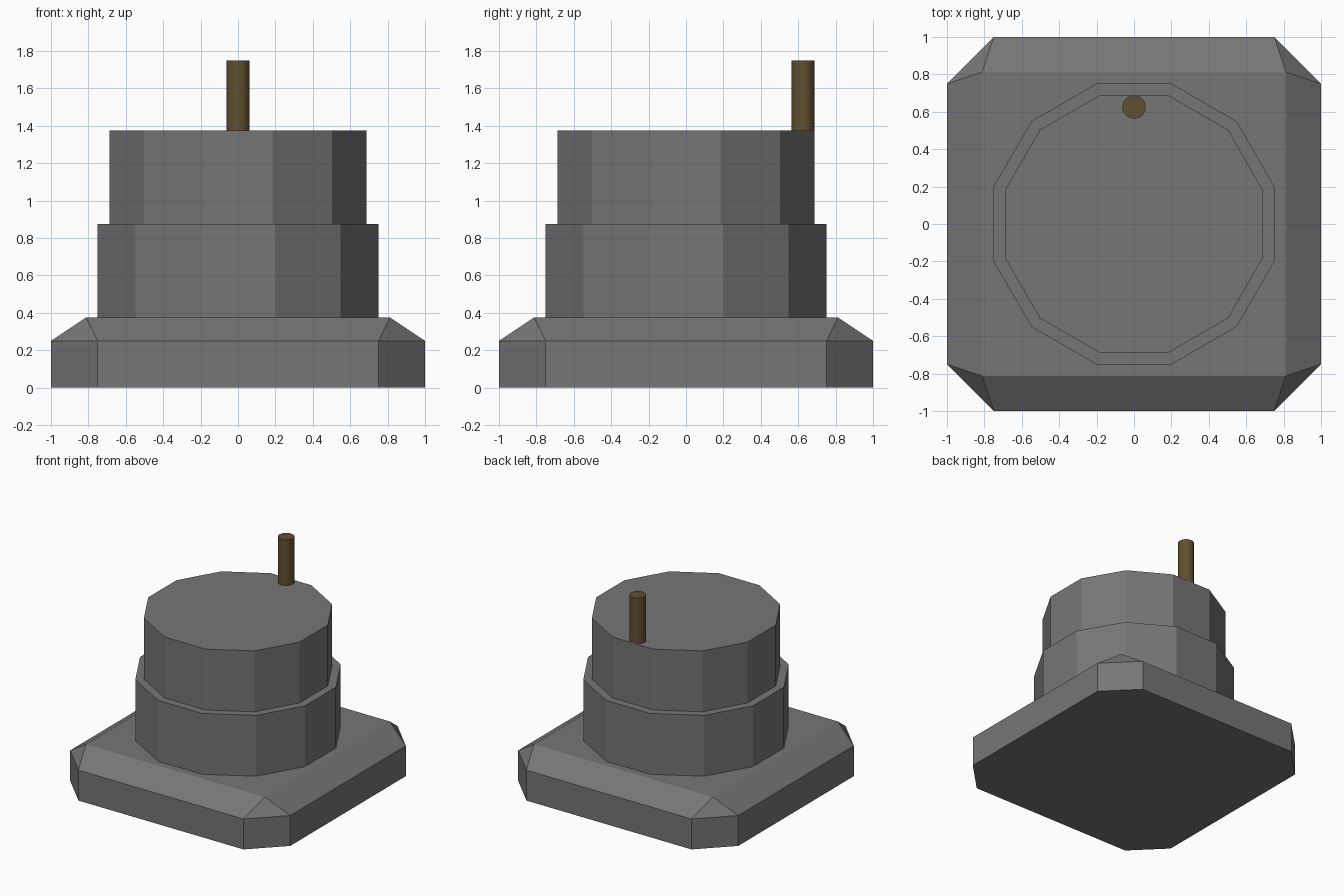
import bpy, bmesh, math

if "Cube" in bpy.data.objects:
    bpy.data.objects.remove(bpy.data.objects["Cube"])


def material(name, rgb):
    m = bpy.data.materials.new(name)
    m.diffuse_color = (*rgb, 1)
    m.use_nodes = True
    m.node_tree.nodes["Principled BSDF"].inputs["Base Color"].default_value = m.diffuse_color
    return m


grey = material("dark grey", (0.18, 0.18, 0.18))
brown = material("brown", (0.12, 0.08, 0.03))


def finish(bm, name, mat):
    bmesh.ops.recalc_face_normals(bm, faces=bm.faces)
    me = bpy.data.meshes.new(name)
    bm.to_mesh(me)
    bm.free()
    me.materials.append(mat)
    ob = bpy.data.objects.new(name, me)
    bpy.context.collection.objects.link(ob)
    return ob


def prism(name, sides, radius, z0, z1, mat, centre=(0, 0)):
    """Upright prism with flats facing the axes."""
    bm = bmesh.new()
    ring = []
    for i in range(sides):
        a = 2 * math.pi * (i + 0.5) / sides
        ring.append(bm.verts.new((centre[0] + radius * math.cos(a),
                                  centre[1] + radius * math.sin(a), z0)))
    base = bm.faces.new(ring)
    top = bmesh.ops.extrude_face_region(bm, geom=[base])["geom"]
    for v in top:
        if isinstance(v, bmesh.types.BMVert):
            v.co.z = z1
    return finish(bm, name, mat)


# Base plate: cut-corner square rising to a smaller plain square
bm = bmesh.new()
low, high, top = [], [], []
for sx, sy in ((1, 1), (-1, 1), (-1, -1), (1, -1)):
    pair = [(sx, sy * 0.75), (sx * 0.75, sy)]
    if sx * sy < 0:
        pair.reverse()
    for x, y in pair:
        low.append(bm.verts.new((x, y, 0)))
        high.append(bm.verts.new((x, y, 0.25)))
    top.append(bm.verts.new((sx * 0.8125, sy * 0.8125, 0.375)))
bm.faces.new(low)
bm.faces.new(top)
for i in range(8):
    j = (i + 1) % 8
    bm.faces.new((low[i], low[j], high[j], high[i]))
for k in range(4):
    n = (k + 1) % 4
    bm.faces.new((high[2 * k], high[2 * k + 1], top[k]))
    bm.faces.new((high[2 * k + 1], high[2 * n], top[n], top[k]))
finish(bm, "base_plate", grey)

# Two stacked twelve-sided drums, sized by the distance to their flats
c = math.cos(math.pi / 12)
prism("lower_drum", 12, 0.75 / c, 0.375, 0.875, grey)
prism("upper_drum", 12, 0.6875 / c, 0.875, 1.375, grey)

# Round pin near the back edge
pin = prism("pin", 20, 0.0625, 1.375, 1.75, brown, (0, 0.625))
for p in pin.data.polygons:
    p.use_smooth = len(p.vertices) == 4
pin.data.set_sharp_from_angle(angle=math.radians(30))
